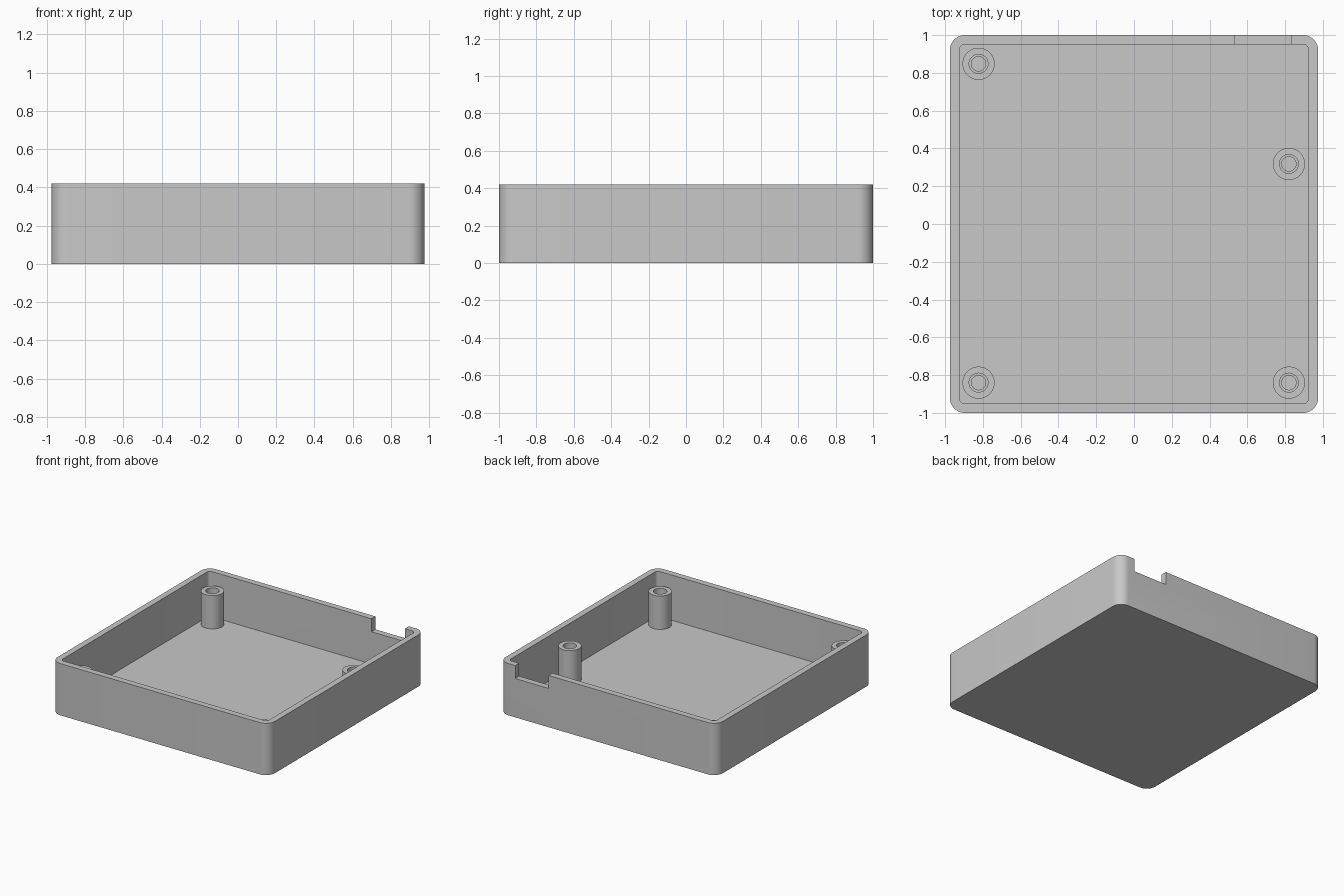
import bpy, bmesh, math

if "Cube" in bpy.data.objects:
    bpy.data.objects.remove(bpy.data.objects["Cube"], do_unlink=True)

WIDTH, DEPTH, HEIGHT = 0.975, 1.0, 0.42     # half width, half depth, full height
WALL, FLOOR, RADIUS = 0.05, 0.053, 0.08
POST_TOP = 0.324

grey = bpy.data.materials.new("light grey plastic")
grey.use_nodes = True
colour = (0.58, 0.58, 0.58, 1)
grey.diffuse_color = colour
grey.node_tree.nodes["Principled BSDF"].inputs["Base Color"].default_value = colour


def rounded_rect(hx, hy, r, z, steps=10):
    """Counter-clockwise outline with rounded corners."""
    pts = []
    for corner, (sx, sy) in enumerate([(1, 1), (-1, 1), (-1, -1), (1, -1)]):
        for i in range(steps + 1):
            a = math.pi / 2 * (corner + i / steps)
            pts.append((sx * (hx - r) + r * math.cos(a),
                        sy * (hy - r) + r * math.sin(a), z))
    return pts


def circle(r, z, n=48):
    return [(r * math.cos(2 * math.pi * i / n), r * math.sin(2 * math.pi * i / n), z)
            for i in range(n)]


def loft(name, outlines, location=(0, 0, 0)):
    """Closed solid through a series of matching outlines, capped at both ends."""
    bm = bmesh.new()
    rings = [[bm.verts.new(p) for p in outline] for outline in outlines]
    n = len(rings[0])
    for low, high in zip(rings, rings[1:]):
        for i in range(n):
            j = (i + 1) % n
            bm.faces.new((low[i], low[j], high[j], high[i]))
    bm.faces.new(rings[0][::-1])
    bm.faces.new(rings[-1])
    bmesh.ops.recalc_face_normals(bm, faces=bm.faces)
    mesh = bpy.data.meshes.new(name)
    bm.to_mesh(mesh)
    bm.free()
    mesh.materials.append(grey)
    ob = bpy.data.objects.new(name, mesh)
    ob.location = location
    bpy.context.collection.objects.link(ob)
    return ob


def activate(ob):
    bpy.ops.object.select_all(action="DESELECT")
    ob.select_set(True)
    bpy.context.view_layer.objects.active = ob


def smooth(ob):
    activate(ob)
    bpy.ops.object.shade_smooth_by_angle(angle=math.radians(30))


# Open tray with rounded corners
inner = (WIDTH - WALL, DEPTH - WALL, RADIUS - WALL)
tray = loft("tray", [
    rounded_rect(WIDTH, DEPTH, RADIUS, 0),
    rounded_rect(WIDTH, DEPTH, RADIUS, HEIGHT),
    rounded_rect(*inner, HEIGHT),
    rounded_rect(*inner, FLOOR),
])

# Cable notch in the top of the rear wall
bpy.ops.mesh.primitive_cube_add(size=1, location=(0.682, DEPTH - WALL / 2, HEIGHT))
cutter = bpy.context.object
cutter.name = "notch_cutter"
cutter.scale = (0.3, 0.12, 0.21)
cutter.hide_render = True
cut = tray.modifiers.new("notch", "BOOLEAN")
cut.operation = "DIFFERENCE"
cut.solver = "EXACT"
cut.object = cutter
activate(tray)
bpy.ops.object.modifier_apply(modifier=cut.name)
bpy.data.objects.remove(cutter, do_unlink=True)
smooth(tray)

# Screw posts with a stepped bore
posts = {
    "rear_right_post": (-0.823, 0.848),
    "front_right_post": (-0.823, -0.84),
    "front_left_post": (0.82, -0.84),
    "middle_left_post": (0.82, 0.318),
}
profile = [(0.085, FLOOR - 0.01), (0.085, POST_TOP), (0.05, POST_TOP),
           (0.05, POST_TOP - 0.12), (0.038, POST_TOP - 0.12), (0.038, FLOOR + 0.002)]
for name, (x, y) in posts.items():
    smooth(loft(name, [circle(r, z) for r, z in profile], (x, y, 0)))
